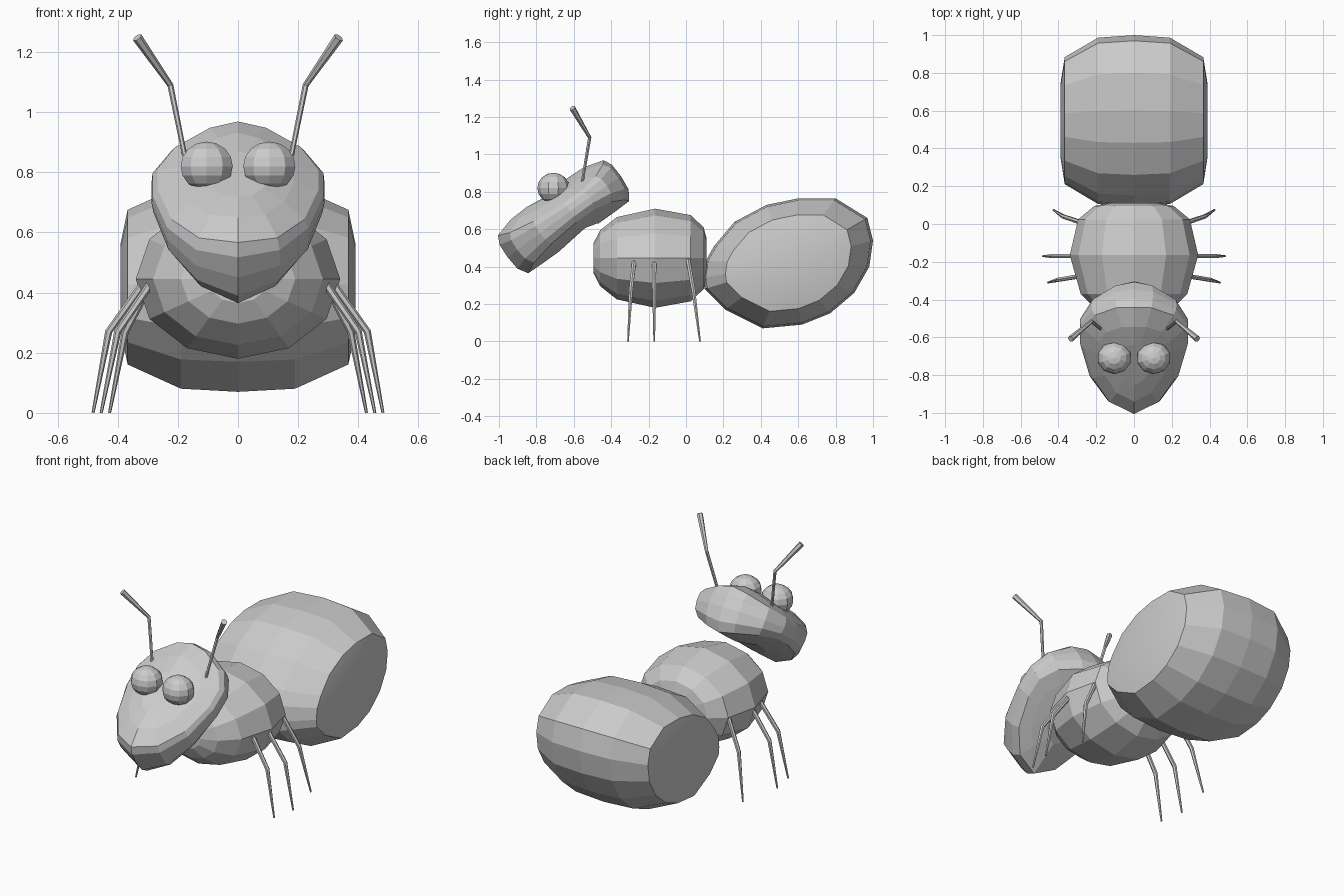
import bpy, bmesh, math
from mathutils import Vector

if "Cube" in bpy.data.objects:
    bpy.data.objects.remove(bpy.data.objects["Cube"])


def finish(bm, name):
    bmesh.ops.recalc_face_normals(bm, faces=bm.faces)
    mesh = bpy.data.meshes.new(name)
    bm.to_mesh(mesh)
    bm.free()
    obj = bpy.data.objects.new(name, mesh)
    bpy.context.collection.objects.link(obj)
    return obj


def loft(name, rings):
    """Skin a list of equal-length point rings and cap both ends."""
    bm = bmesh.new()
    loops = [[bm.verts.new(p) for p in ring] for ring in rings]
    n = len(loops[0])
    for a, b in zip(loops, loops[1:]):
        for i in range(n):
            j = (i + 1) % n
            bm.faces.new((a[i], a[j], b[j], b[i]))
    bm.faces.new(loops[0])
    bm.faces.new(loops[-1])
    return finish(bm, name)


def limb(name, path, radii, sides=6):
    """Tapered, bent rod along a path."""
    pts = [Vector(p) for p in path]
    rings = []
    for i, p in enumerate(pts):
        d = (pts[min(i + 1, len(pts) - 1)] - pts[max(i - 1, 0)]).normalized()
        u = d.cross(Vector((0, 1, 0))).normalized()
        v = d.cross(u)
        rings.append([p + radii[i] * (u * math.cos(a) + v * math.sin(a))
                      for a in (2 * math.pi * k / sides for k in range(sides))])
    return loft(name, rings)


# Head: tilted shield, thick down the middle and thin at the side rims
half = [(0, .23), (.1, .215), (.225, .14), (.287, .03), (.287, -.1),
        (.237, -.3), (.14, -.45), (0, -.515)]
outline = half + [(-x, u) for x, u in half[-2:0:-1]]
c, s = math.cos(math.radians(35.5)), math.sin(math.radians(35.5))
rings = []
for n, k in [(.785, .35), (.785, .65), (.787, .89), (.84, .98), (.92, 1),
             (1.0, .99), (1.045, .93), (1.075, .65), (1.08, .35)]:
    ring = []
    for x, u in outline:
        u = -.15 + (u + .15) * k
        h = .93 + (n - .93) * (1 - .6 * (abs(x * k) / .29) ** 1.3)
        ring.append((x * k, u * c - h * s, u * s + h * c))
    rings.append(ring)
loft("head", rings)

# Thorax: twelve-sided barrel along the body
rings = []
for y, k in [(-.495, .3), (-.46, .56), (-.37, .83), (-.165, 1), (.025, .87), (.095, .62), (.11, .4)]:
    rings.append([(.34 * k * math.cos(a), y, .445 + .265 * k * math.sin(a))
                  for a in (math.pi * i / 6 for i in range(12))])
loft("thorax", rings)

# Abdomen: side profile stacked across the width
profile = [(.092, .34), (.105, .43), (.15, .51), (.26, .64), (.43, .73), (.6, .765),
           (.8, .765), (.97, .66), (1, .54), (.98, .4), (.9, .26), (.77, .15),
           (.62, .09), (.41, .07), (.21, .17), (.1, .28)]
rings = []
for x, k in [(-.39, .42), (-.367, .74), (-.19, .97), (0, 1), (.19, .97), (.367, .74), (.39, .42)]:
    rings.append([(x, .55 + (y - .55) * k, .42 + (z - .42) * k) for y, z in profile])
abdomen = loft("abdomen", rings)
for p in abdomen.data.polygons:
    p.use_smooth = abs(p.center.x) > .3

# Paired parts
legs = {
    "front_leg": [(.29, -.277, .43), (.40, -.295, .27), (.455, -.31, 0)],
    "middle_leg": [(.315, -.17, .43), (.43, -.17, .27), (.482, -.17, 0)],
    "back_leg": [(.285, .01, .44), (.375, .04, .27), (.427, .075, 0)],
}
antenna = [(.17, -.56, .82), (.225, -.515, 1.09), (.335, -.608, 1.248)]
for side, m in (("right", 1), ("left", -1)):
    for name, path in legs.items():
        limb(f"{name}_{side}", [(m * x, y, z) for x, y, z in path], (.013, .012, .005))
    limb(f"antenna_{side}", [(m * x, y, z) for x, y, z in antenna], (.008, .010, .017))
    # Eye
    bm = bmesh.new()
    bmesh.ops.create_uvsphere(bm, u_segments=10, v_segments=8, radius=1)
    for v in bm.verts:
        v.co = (m * .104 + v.co.x * .091, -.709 + v.co.y * .086, .82 + v.co.z * .082)
    finish(bm, f"eye_{side}")
